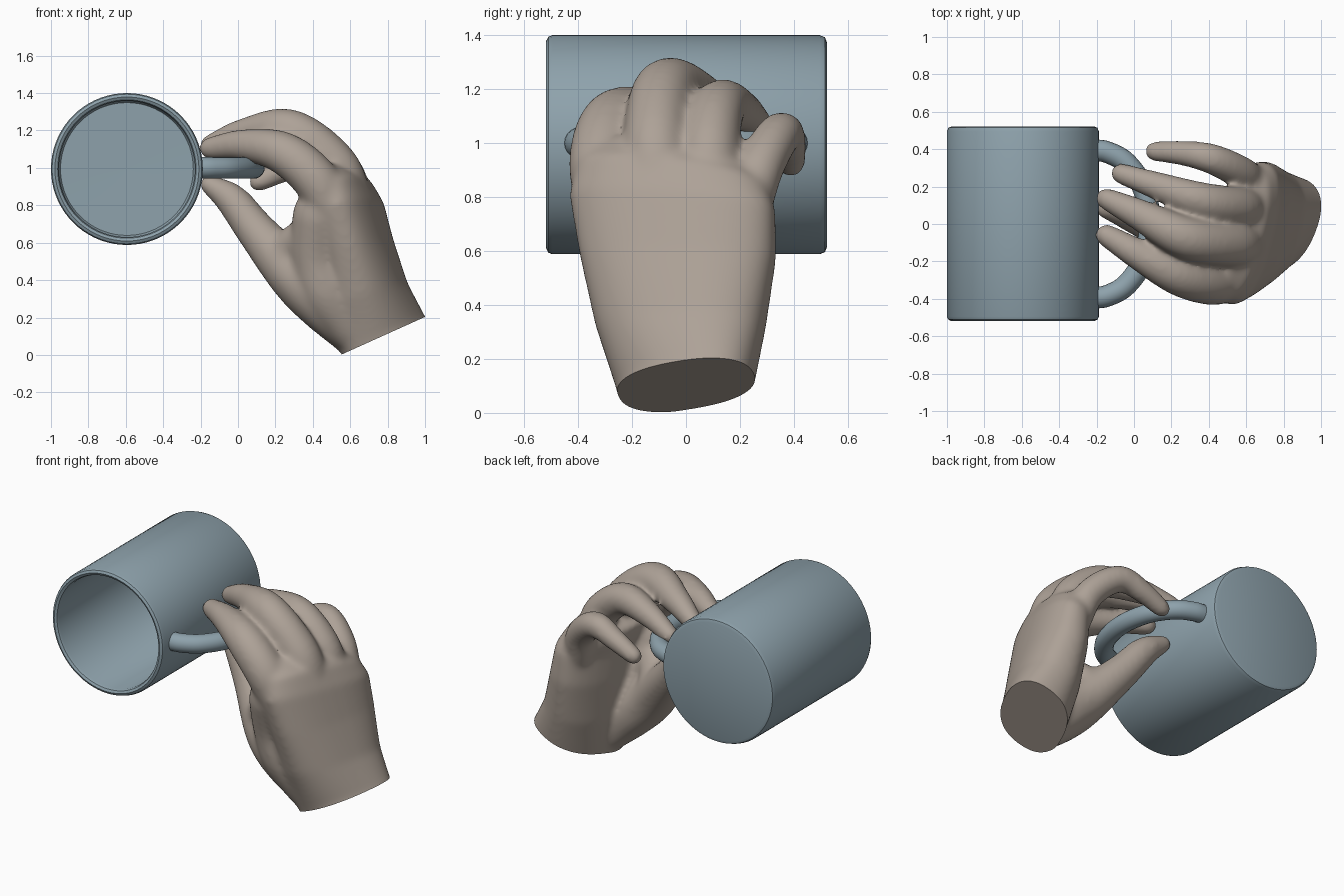
import bpy, bmesh
from math import sin, cos, pi, radians
from mathutils import Vector

if "Cube" in bpy.data.objects:
    bpy.data.objects.remove(bpy.data.objects["Cube"])


def material(name, color):
    m = bpy.data.materials.new(name)
    m.diffuse_color = (*color, 1)
    m.use_nodes = True
    m.node_tree.nodes["Principled BSDF"].inputs["Base Color"].default_value = m.diffuse_color
    return m


def loft(bm, rings):
    """Skin a list of equal-length point rings and cap both ends."""
    rows = [[bm.verts.new(p) for p in r] for r in rings]
    n = len(rows[0])
    for a, b in zip(rows, rows[1:]):
        for i in range(n):
            j = (i + 1) % n
            bm.faces.new((a[i], a[j], b[j], b[i]))
    bm.faces.new(rows[0][::-1])
    bm.faces.new(rows[-1])


def spline(pts, steps=6):
    """Catmull-Rom through (x, y, z, radius) points."""
    p = [Vector(q) for q in pts]
    p = [2 * p[0] - p[1]] + p + [2 * p[-1] - p[-2]]
    out = []
    for i in range(1, len(p) - 2):
        a, b, c, d = p[i - 1:i + 3]
        for k in range(steps):
            t = k / steps
            out.append(0.5 * (2 * b + (c - a) * t + (2 * a - 5 * b + 4 * c - d) * t * t
                              + (3 * b - a - 3 * c + d) * t ** 3))
    return out + [p[-2]]


def tube(bm, pts, sides=20, hint=(0, 1, 0), rounded=True):
    """Tube with varying radius and optional round ends."""
    path = [(q.xyz, q.w) for q in spline(pts)]
    if rounded:
        d0 = (path[1][0] - path[0][0]).normalized()
        d1 = (path[-1][0] - path[-2][0]).normalized()
        angles = [radians(a) for a in (25, 50, 70, 84)]
        start = [(path[0][0] - d0 * path[0][1] * sin(a), path[0][1] * cos(a)) for a in angles]
        end = [(path[-1][0] + d1 * path[-1][1] * sin(a), path[-1][1] * cos(a)) for a in angles]
        path = start[::-1] + path + end
    rings = []
    for i, (c, r) in enumerate(path):
        d = (path[min(i + 1, len(path) - 1)][0] - path[max(i - 1, 0)][0]).normalized()
        u = d.cross(Vector(hint)).normalized()
        v = d.cross(u)
        rings.append([c + r * (u * cos(2 * pi * k / sides) + v * sin(2 * pi * k / sides))
                      for k in range(sides)])
    loft(bm, rings)


def make(name, bm, mat):
    bmesh.ops.recalc_face_normals(bm, faces=bm.faces)
    me = bpy.data.meshes.new(name)
    bm.to_mesh(me)
    bm.free()
    me.materials.append(mat)
    ob = bpy.data.objects.new(name, me)
    bpy.context.collection.objects.link(ob)
    return ob


def smooth(ob, angle=40):
    bpy.ops.object.select_all(action='DESELECT')
    ob.select_set(True)
    bpy.context.view_layer.objects.active = ob
    bpy.ops.object.shade_smooth_by_angle(angle=radians(angle))


glaze = material("glaze", (0.27, 0.36, 0.41))
skin = material("skin", (0.42, 0.36, 0.31))

# Mug body: lathed wall lying along y, mouth towards the front
profile = [(0.002, 0.522), (0.38, 0.522), (0.398, 0.515), (0.406, 0.495), (0.406, -0.495),
           (0.4, -0.51), (0.385, -0.518), (0.37, -0.51), (0.364, -0.495),
           (0.364, 0.46), (0.355, 0.475), (0.002, 0.477)]
bm = bmesh.new()
loft(bm, [[(-0.594 + r * cos(2 * pi * k / 72), y, 0.994 + r * sin(2 * pi * k / 72))
           for k in range(72)] for r, y in profile])
smooth(make("mug_body", bm, glaze))

# Mug handle: C-shaped loop in the horizontal plane
half = [(-0.215, 0.395), (-0.14, 0.383), (-0.04, 0.325), (0.05, 0.19)]
loop = half + [(0.085, 0)] + [(x, -y) for x, y in half[::-1]]
bm = bmesh.new()
tube(bm, [(x, y, 1, 0.058) for x, y in loop], hint=(0, 0, 1), rounded=False)
smooth(make("mug_handle", bm, glaze), 60)

# Palm: rounded sections from wrist to knuckles (centre, half width, half thickness)
sections = [
    ((0.83, 0.00, 0.00), (0.10, 0.23, 0.04), (0.20, -0.04, 0.09)),
    ((0.78, 0.00, 0.10), (0.10, 0.25, 0.04), (0.19, -0.04, 0.09)),
    ((0.70, -0.02, 0.32), (0.09, 0.31, 0.01), (0.18, -0.05, 0.06)),
    ((0.64, -0.03, 0.58), (0.09, 0.36, 0.0), (0.16, -0.05, 0.04)),
    ((0.60, -0.05, 0.78), (0.10, 0.38, -0.02), (0.14, -0.04, 0.05)),
    ((0.56, -0.05, 0.87), (0.09, 0.355, -0.04), (0.125, -0.03, 0.075)),
    ((0.50, -0.05, 0.94), (0.08, 0.29, -0.04), (0.08, -0.02, 0.07)),
]


def section(c, w, t, n=32, e=0.85):
    c, w, t = Vector(c), Vector(w), Vector(t)
    pts = []
    for k in range(n):
        a, b = cos(2 * pi * k / n), sin(2 * pi * k / n)
        pts.append(c + w * (abs(a) ** e * (1 if a > 0 else -1))
                   + t * (abs(b) ** e * (1 if b > 0 else -1)))
    return pts


bm = bmesh.new()
loft(bm, [section(*s) for s in sections])

# Digits: four fingers over the handle, thumb below, then the fleshy webs at the thumb base
digits = [
    [(0.52, -0.28, 0.72, .12), (0.42, -0.31, 0.93, .125), (0.24, -0.27, 1.08, .115),
     (0.03, -0.165, 1.122, .086), (-0.148, -0.06, 1.105, .062)],
    [(0.60, -0.10, 0.82, .12), (0.52, -0.11, 1.02, .12), (0.28, -0.075, 1.20, .115),
     (0.03, 0.05, 1.18, .085), (-0.148, 0.135, 1.12, .06)],
    [(0.62, 0.09, 0.80, .11), (0.55, 0.09, 0.99, .11), (0.36, 0.125, 1.135, .10),
     (0.12, 0.205, 1.12, .076), (-0.07, 0.27, 1.065, .057)],
    [(0.63, 0.22, 0.73, .09), (0.57, 0.275, 0.91, .09), (0.41, 0.35, 1.035, .082),
     (0.25, 0.38, 0.99, .067), (0.11, 0.388, 0.925, .055)],
    [(0.62, -0.08, 0.08, .10), (0.48, -0.12, 0.25, .145), (0.31, -0.11, 0.42, .145),
     (0.10, 0.0, 0.66, .108), (-0.03, 0.055, 0.825, .09), (-0.15, 0.082, 0.91, .056)],
    [(0.60, -0.13, 0.15, .13), (0.48, -0.16, 0.34, .16), (0.42, -0.20, 0.53, .14),
     (0.43, -0.26, 0.75, .14)],
    [(0.27, -0.10, 0.52, .13), (0.30, -0.13, 0.58, .11), (0.38, -0.2, 0.64, .11)],
]
for d in digits:
    tube(bm, d)
raw = make("hand_parts", bm, skin)

# Hand: fuse the overlapping parts and soften the joins
rm = raw.modifiers.new("fuse", 'REMESH')
rm.mode = 'VOXEL'
rm.voxel_size = 0.013
sm = raw.modifiers.new("soften", 'SMOOTH')
sm.factor, sm.iterations = 0.5, 30
dg = bpy.context.evaluated_depsgraph_get()
fused = bpy.data.meshes.new_from_object(raw.evaluated_get(dg), depsgraph=dg)
bm = bmesh.new()
bm.from_mesh(fused)
bpy.data.objects.remove(raw)

# Wrist: clean slanted cut
cut = bmesh.ops.bisect_plane(bm, geom=bm.verts[:] + bm.edges[:] + bm.faces[:],
                             plane_co=(0.56, 0, 0.005), plane_no=(0.41, 0, -0.91),
                             clear_outer=True)
rim = [g for g in cut["geom_cut"] if isinstance(g, bmesh.types.BMEdge)]
bmesh.ops.contextual_create(bm, geom=rim)
smooth(make("hand", bm, skin), 50)
